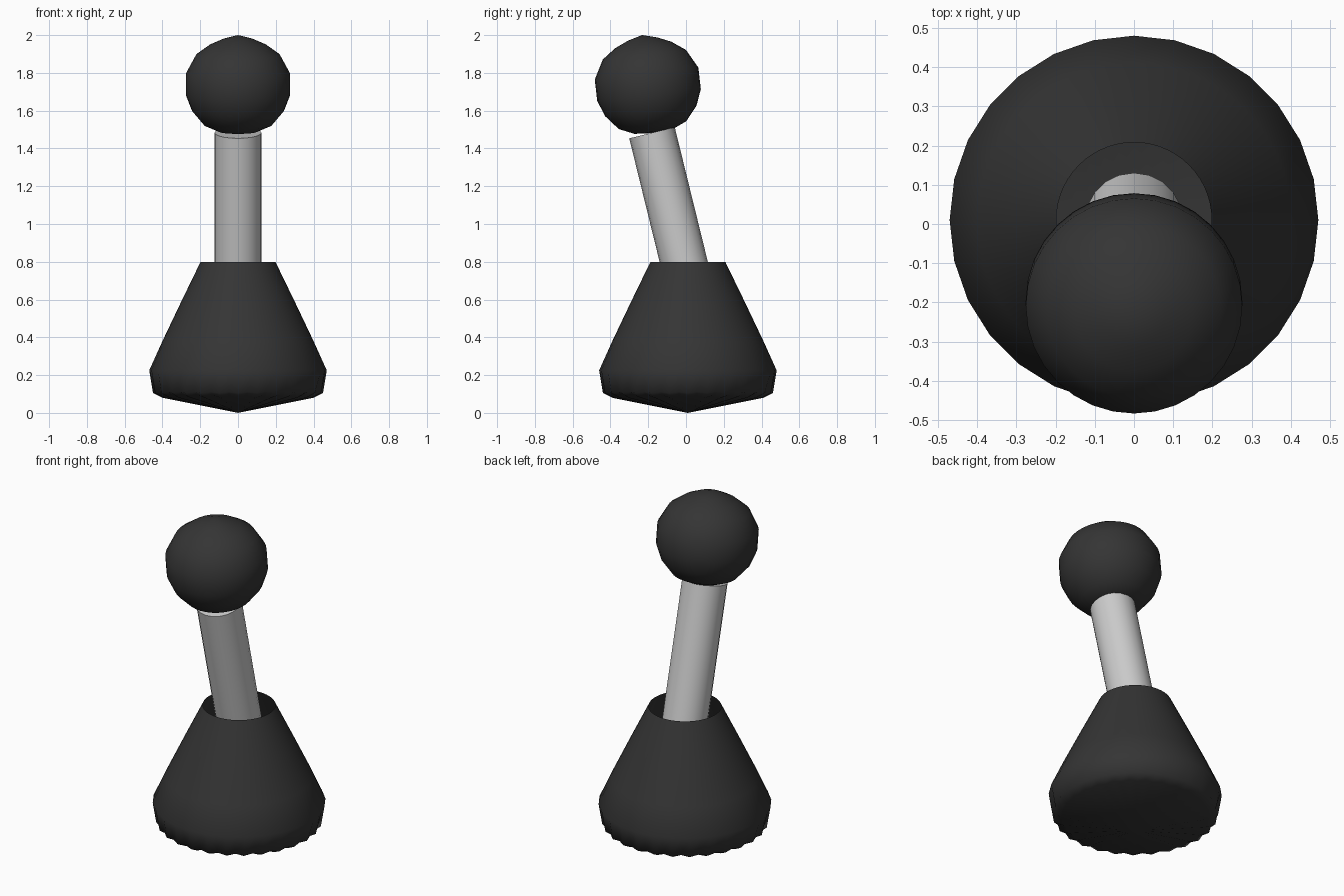
import bpy, bmesh, math
from mathutils import Matrix, Vector

if "Cube" in bpy.data.objects:
    bpy.data.objects.remove(bpy.data.objects["Cube"])

dark = bpy.data.materials.new("dark_plastic")
dark.diffuse_color = (0.035, 0.035, 0.035, 1)
dark.use_nodes = True
dark.node_tree.nodes["Principled BSDF"].inputs["Base Color"].default_value = dark.diffuse_color


def lathe(name, profile, sides, mat=None, angle=40, pleats=None):
    """Revolve (radius, height) pairs; pleats maps ring index to (dr, dz) for odd vertices."""
    pleats = pleats or {}
    bm = bmesh.new()
    rings = []
    for i, (r, z) in enumerate(profile):
        if r == 0:
            rings.append([bm.verts.new((0, 0, z))])
            continue
        ring = []
        for k in range(sides):
            dr, dz = pleats.get(i, (0, 0)) if k % 2 else (0, 0)
            a = 2 * math.pi * k / sides
            ring.append(bm.verts.new(((r + dr) * math.cos(a), (r + dr) * math.sin(a), z + dz)))
        rings.append(ring)
    for lo, hi in zip(rings, rings[1:]):
        for k in range(sides):
            n = (k + 1) % sides
            if len(lo) == 1:
                bm.faces.new((lo[0], hi[n], hi[k]))
            elif len(hi) == 1:
                bm.faces.new((lo[k], lo[n], hi[0]))
            else:
                bm.faces.new((lo[k], lo[n], hi[n], hi[k]))
    mesh = bpy.data.meshes.new(name)
    bm.to_mesh(mesh)
    bm.free()
    ob = bpy.data.objects.new(name, mesh)
    bpy.context.collection.objects.link(ob)
    if mat:
        mesh.materials.append(mat)
    bpy.ops.object.select_all(action='DESELECT')
    ob.select_set(True)
    bpy.context.view_layer.objects.active = ob
    bpy.ops.object.shade_smooth_by_angle(angle=math.radians(angle))
    return ob


# Open-topped boot with a pleated underside
boot = lathe("boot", [(0, 0), (0.40, 0.08), (0.45, 0.105), (0.47, 0.225),
                      (0.40, 0.38), (0.30, 0.59), (0.198, 0.80)],
             56, dark, 60, {1: (-0.003, 0.012), 2: (-0.012, 0.006), 3: (-0.003, 0)})
boot.location = (0, 0.01, 0)

# Leaning metal shaft
bottom, top = Vector((0, 0.01, 0.71)), Vector((0, -0.18, 1.483))
length = (top - bottom).length
shaft = lathe("shaft", [(0, 0), (0.124, 0), (0.124, length), (0, length)], 20)
shaft.matrix_world = (Matrix.Translation(bottom)
                      @ (top - bottom).to_track_quat('Z', 'Y').to_matrix().to_4x4())

# Rounded knob, tilted slightly forward
knob = lathe("knob", [(0, -0.257), (0.10, -0.25), (0.18, -0.215), (0.243, -0.14),
                      (0.276, -0.055), (0.276, 0.06), (0.222, 0.16),
                      (0.15, 0.212), (0.08, 0.243), (0, 0.265)], 32, dark, 60)
knob.location = (0, -0.202, 1.737)
knob.rotation_euler = (math.radians(6.6), 0, 0)
